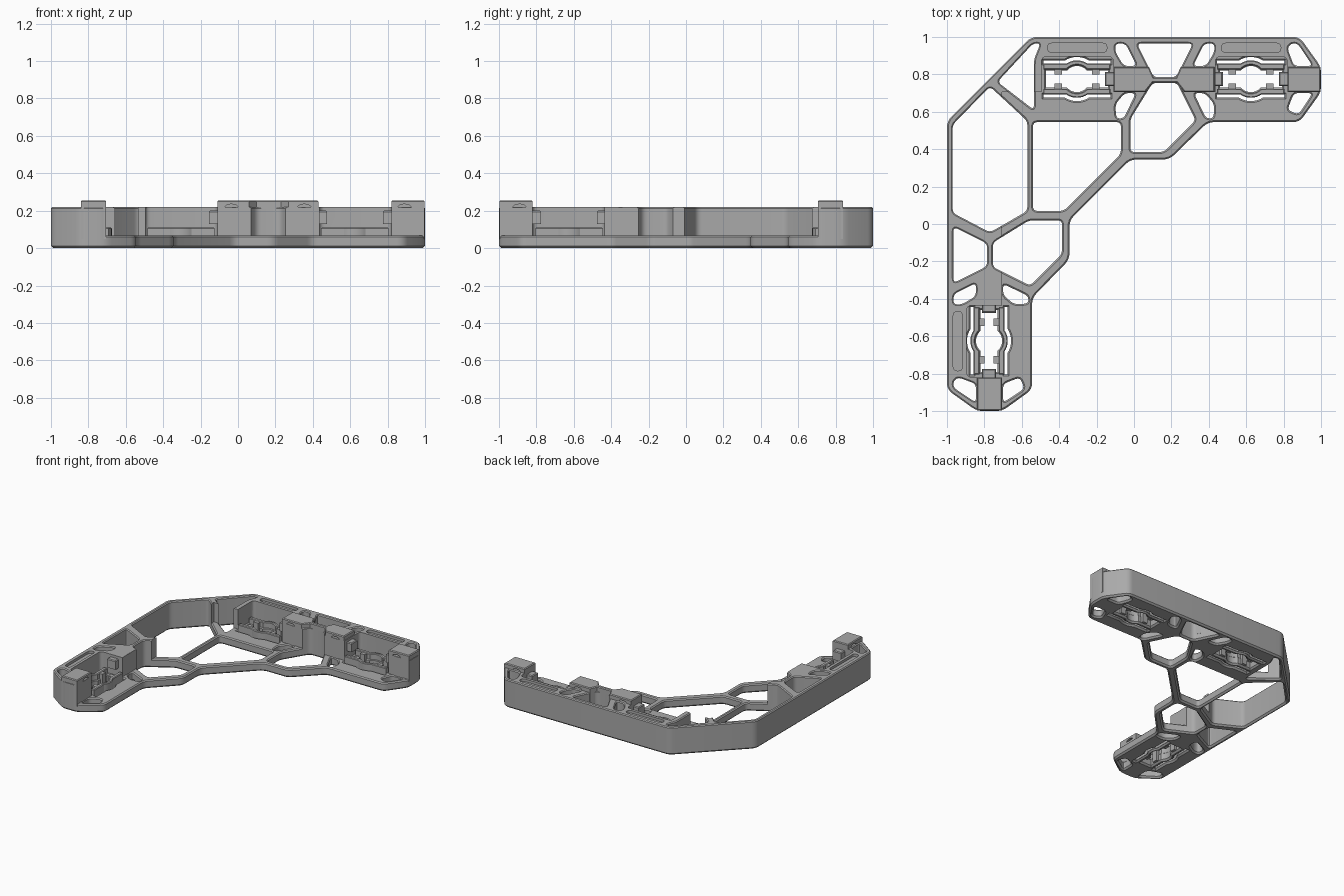
import bpy
import bmesh
import math
from mathutils import Vector, Matrix

old = bpy.data.objects.get("Cube")
if old:
    bpy.data.objects.remove(old)

grey = bpy.data.materials.new("plain grey")
grey.use_nodes = True
GREY = (0.4, 0.4, 0.4, 1)
grey.diffuse_color = GREY
grey.node_tree.nodes["Principled BSDF"].inputs["Base Color"].default_value = GREY

# Reflection that turns the back arm into the left arm
SWAP = Matrix(((0, -1, 0, 0), (-1, 0, 0, 0), (0, 0, 1, 0), (0, 0, 0, 1)))
SAME = Matrix.Identity(4)
UPRIGHT = Matrix.Rotation(math.pi / 2, 4, 'X')
parts = []


def swap(pts):
    return [(-y, -x) for x, y in reversed(pts)]


def rect(x0, x1, y0, y1):
    return [(x0, y0), (x1, y0), (x1, y1), (x0, y1)]


def rounded(pts, r):
    """Replace every corner with a short curve."""
    out = []
    n = len(pts)
    for i in range(n):
        a, p, b = (Vector(pts[j % n]) for j in (i - 1, i, i + 1))
        s = p + (a - p).normalized() * min(r, (a - p).length * 0.45)
        e = p + (b - p).normalized() * min(r, (b - p).length * 0.45)
        for k in range(5):
            t = k / 4
            out.append(tuple(s * (1 - t) ** 2 + p * 2 * t * (1 - t) + e * t * t))
    return out


def inset(loop, d):
    """Shift a loop to its left, which is into the material."""
    out = []
    n = len(loop)
    for i in range(n):
        a, p, b = (Vector(loop[j % n]) for j in (i - 1, i, i + 1))
        u, v = (p - a).normalized(), (b - p).normalized()
        m = Vector((-u.y - v.y, u.x + v.x)) / max(1 + u.dot(v), 0.3)
        out.append(p + m * d)
    return out


def prism(name, outer, z0, z1, holes=(), top=0.0, bottom=0.0, matrix=SAME, keep=True):
    """Chamfered slab with any number of through holes."""
    bm = bmesh.new()
    caps = ([], [])
    for i, loop in enumerate([outer, *holes]):
        area = sum(loop[j - 1][0] * p[1] - p[0] * loop[j - 1][1] for j, p in enumerate(loop))
        if (area > 0) != (i == 0):
            loop = loop[::-1]
        levels = [(z0, bottom)]
        if bottom:
            levels.append((z0 + bottom, 0))
        if top:
            levels.append((z1 - top, 0))
        levels.append((z1, top))
        rings = [[bm.verts.new((p[0], p[1], z)) for p in inset(loop, d)] for z, d in levels]
        n = len(loop)
        for low, high in zip(rings, rings[1:]):
            for j in range(n):
                k = (j + 1) % n
                bm.faces.new((low[j], low[k], high[k], high[j]))
        for cap, ring in zip(caps, (rings[0], rings[-1])):
            cap += [bm.edges.get((ring[j - 1], ring[j])) for j in range(n)]
    for cap in caps:
        bmesh.ops.triangle_fill(bm, edges=cap, normal=(0, 0, 1))
    bm.transform(matrix)
    bmesh.ops.recalc_face_normals(bm, faces=bm.faces)
    mesh = bpy.data.meshes.new(name)
    bm.to_mesh(mesh)
    bm.free()
    mesh.materials.append(grey)
    ob = bpy.data.objects.new(name, mesh)
    bpy.context.collection.objects.link(ob)
    if keep:
        parts.append(ob)
    return ob


def cut(ob, outer, z0, z1, matrix=SAME):
    cutter = prism("cutter", outer, z0, z1, matrix=matrix, keep=False)
    cutter.hide_render = True
    mod = ob.modifiers.new("cut", 'BOOLEAN')
    mod.operation = 'DIFFERENCE'
    mod.solver = 'EXACT'
    mod.object = cutter
    bpy.context.view_layer.objects.active = ob
    bpy.ops.object.modifier_apply(modifier=mod.name)
    bpy.data.objects.remove(cutter)


# Outline, symmetric about the diagonal
half = [(-.55, 1), (.885, 1), (1, .84), (1, .705), (.885, .545), (.395, .545), (.19, .345), (-.02, .345)]
outline = rounded(half + swap(half), .035)

# Openings between the struts
corner = [(-.73, .76), (-.54, .965), (-.5, .965), (-.535, .88), (-.535, .61)]
side = [(-.97, .53), (-.77, .735), (-.57, .55), (-.57, .07), (-.77, -.045), (-.97, .06)]
middle = [(-.54, .545), (-.07, .545), (-.07, .375), (-.375, .07), (-.54, .07)]
arm = [
    [(.015, .965), (.105, .785), (.225, .785), (.315, .965)],
    [(.1, .755), (-.02, .56), (-.02, .385), (.16, .385), (.33, .555), (.23, .755)],
]
small = [
    [(.315, .845), (.375, .965), (.43, .965), (.43, .92), (.385, .845)],
    [(.32, .7), (.38, .7), (.43, .64), (.425, .565), (.385, .565)],
]
ends = [
    [(.82, .94), (.84, .965), (.875, .965), (.955, .845), (.855, .845)],
    [(.855, .7), (.955, .7), (.88, .585), (.82, .61)],
]
twins = [[(.33 - x, y) for x, y in h] for h in small]
back = arm + small + ends
holes = [corner, side, middle] + back + twins + [swap(h) for h in back]
holes = [rounded(h, .025) for h in holes]


# Spring clip shapes
def wave(h, r, length):
    a = math.asin(h / r)
    arc = [a + (math.pi - 2 * a) * (1 - k / 10) for k in range(11)]
    return [(-length, h)] + [(r * math.cos(t), r * math.sin(t)) for t in arc] + [(length, h)]


def turned(pts):
    return [(-x, -y) for x, y in pts]


def place(pts, cx):
    return [(x + cx, y + .775) for x, y in pts]


opening = wave(.045, .07, .165) + turned(wave(.045, .07, .165))
slit = wave(.1, .118, .18) + wave(.082, .1, .18)[::-1]
leaf = wave(.082, .1, .18) + wave(.052, .075, .18)[::-1]
clips = [("back_right", -.305, SAME), ("back_left", .625, SAME), ("front", .625, SWAP)]
clip_holes = []
for _, cx, matrix in clips:
    for shape in (opening, slit, turned(slit)):
        h = place(shape, cx)
        clip_holes.append(swap(h) if matrix is SWAP else h)

# Low base frame with clip floors
prism("base_frame", outline, 0, .067, holes + clip_holes, top=.008, bottom=.012)

# Tall outer wall with the struts that reach it
wall = prism("outer_wall", outline, .05, .22, holes, top=.007)
cut(wall, rect(-.705, 1.2, -1.2, .705), 0, .4)
for _, cx, matrix in clips:
    cut(wall, rounded(rect(cx - .19, cx + .195, .6, .895), .03), 0, .4, matrix)
    cut(wall, rounded(rect(cx - .157, cx + .16, .917, .967), .025), .2, .4, matrix)

# Leaf springs and their stops
for name, cx, matrix in clips:
    for i, shape in enumerate((leaf, turned(leaf))):
        prism(f"{name}_spring_{i + 1}", place(shape, cx), .01, .11, matrix=matrix, top=.005)
    for i, (sx, sy) in enumerate([(1, 1), (1, -1), (-1, 1), (-1, -1)]):
        x, y = .1 * sx, .043 * sy
        stop = place(rect(x - .02, x + .02, y - .018, y + .018), cx)
        prism(f"{name}_stop_{i + 1}", stop, .012, .105, matrix=matrix)


# Raised bridge and end posts, with arched recesses
def arches(ob, centres, matrix=SAME):
    for cx in centres:
        arch = rounded(rect(cx - .045, cx + .045, .067, .235), .05)
        arch = [(cx - .045, .06), (cx + .045, .06)] + [p for p in arch if p[1] > .15]
        for y0, y1 in ((.66, .745), (.8, .88)):
            cut(ob, arch, -y1, -y0, matrix @ UPRIGHT)


bridge_shape = [(-.11, .705), (.06, .705), (.1, .755), (.23, .755), (.27, .705), (.43, .705),
                (.43, .84), (.25, .84), (.225, .785), (.105, .785), (.08, .84), (-.11, .84)]
bridge = prism("bridge", bridge_shape, .05, .255, top=.006)
arches(bridge, (-.035, .355))
for name, matrix in (("back", SAME), ("front", SWAP)):
    post = prism(f"{name}_end_post", rect(.82, .998, .705, .84), .05, .255, top=.006, matrix=matrix)
    arches(post, (.89,), matrix)

# Latch tabs facing the clips
tabs = [(-.155, -.1, SAME), (.42, .475, SAME), (.775, .83, SAME), (.42, .475, SWAP), (.775, .83, SWAP)]
for i, (x0, x1, matrix) in enumerate(tabs):
    prism(f"latch_tab_{i + 1}", rect(x0, x1, .737, .812), .13, .2, top=.006, matrix=matrix)

bpy.ops.object.select_all(action='DESELECT')
for ob in parts:
    ob.select_set(True)
bpy.context.view_layer.objects.active = parts[0]
bpy.ops.object.shade_smooth_by_angle(angle=math.radians(30))
